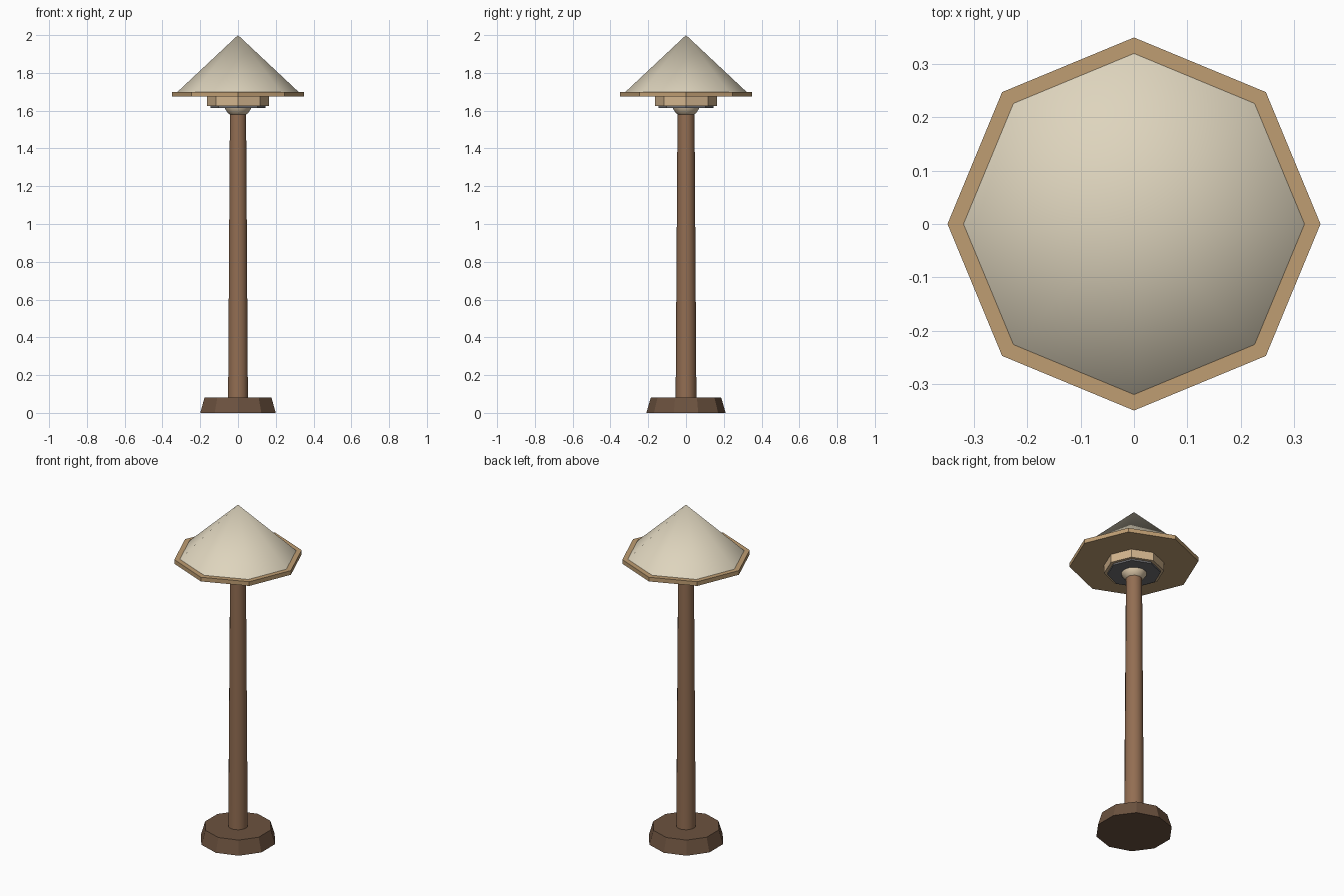
import bpy
import math

cube = bpy.data.objects.get("Cube")
if cube:
    bpy.data.objects.remove(cube, do_unlink=True)


def make_material(name, rgb):
    mat = bpy.data.materials.new(name)
    mat.use_nodes = True
    colour = (*rgb, 1.0)
    mat.diffuse_color = colour
    mat.node_tree.nodes["Principled BSDF"].inputs["Base Color"].default_value = colour
    return mat


dark_wood = make_material("dark wood", (0.15, 0.085, 0.05))
post_wood = make_material("post wood", (0.29, 0.155, 0.085))
rim_wood = make_material("rim wood", (0.52, 0.34, 0.17))
collar_tan = make_material("collar tan", (0.65, 0.46, 0.27))
grey_metal = make_material("grey metal", (0.16, 0.16, 0.17))
shade_cream = make_material("shade cream", (0.73, 0.66, 0.51))
bulb_cream = make_material("bulb cream", (0.72, 0.58, 0.40))


def finish(name, mat, angle=None):
    obj = bpy.context.object
    obj.name = name
    obj.data.materials.append(mat)
    if angle:
        bpy.ops.object.shade_smooth_by_angle(angle=math.radians(angle))
    return obj


def tapered(name, sides, r_low, r_high, z_low, z_high, mat, angle=None):
    """Upright prism, frustum or cone between two heights."""
    bpy.ops.mesh.primitive_cone_add(
        vertices=sides, radius1=r_low, radius2=r_high,
        depth=z_high - z_low, location=(0, 0, (z_low + z_high) / 2))
    return finish(name, mat, angle)


# Foot and post
tapered("base", 10, 0.21, 0.186, 0, 0.082, dark_wood)
tapered("post", 10, 0.055, 0.045, 0.08, 1.58, post_wood, 40)

# Lamp head
bpy.ops.mesh.primitive_uv_sphere_add(
    segments=12, ring_count=8, radius=0.075, location=(0, 0, 1.64))
finish("bulb", bulb_cream, 60)
tapered("socket_plate", 8, 0.145, 0.145, 1.615, 1.63, grey_metal)
tapered("collar", 8, 0.163, 0.163, 1.625, 1.676, collar_tan)
tapered("shade_rim", 8, 0.35, 0.35, 1.675, 1.70, rim_wood)
tapered("shade", 8, 0.32, 0, 1.70, 2.0, shade_cream, 40)
